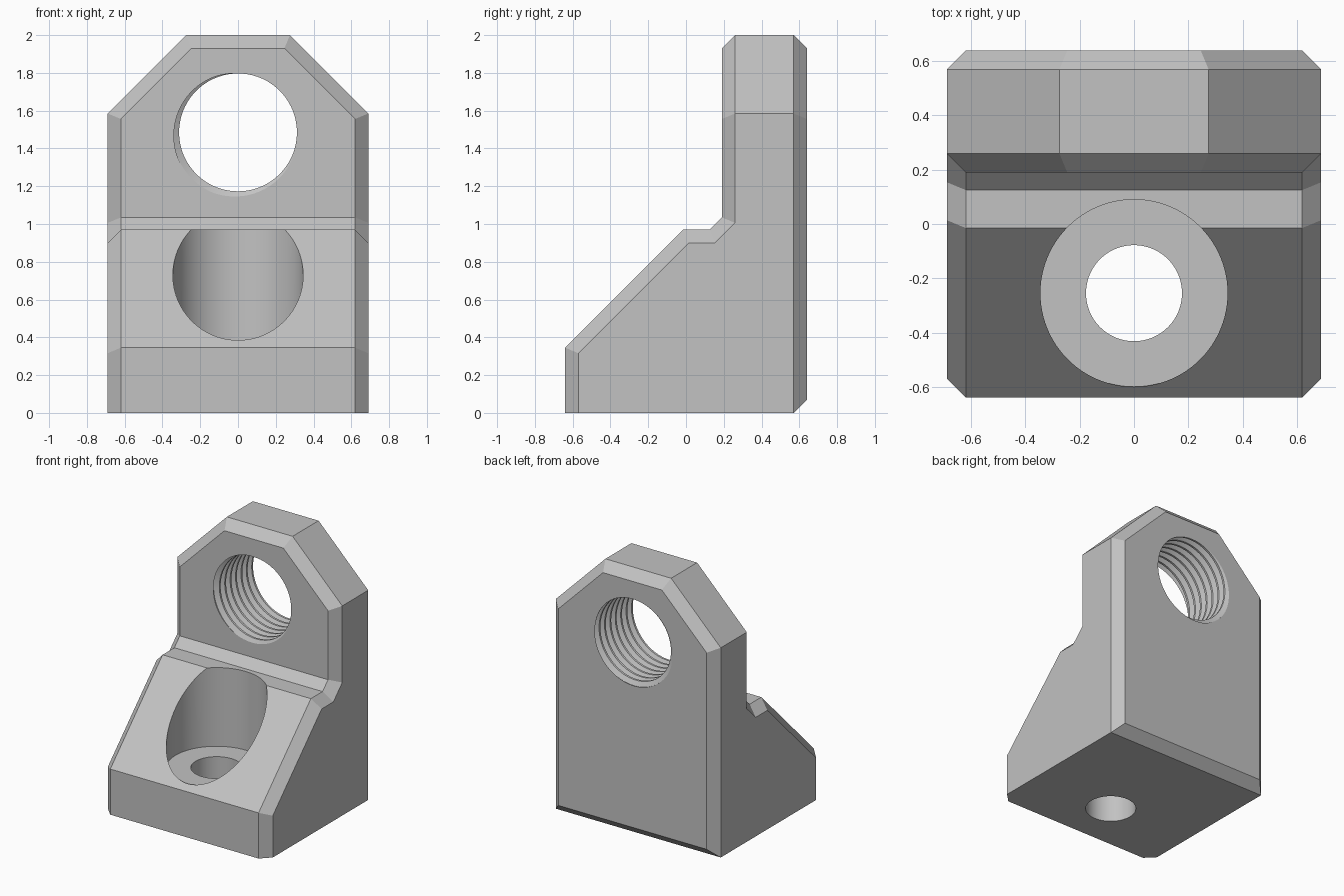
import bpy
import bmesh
from math import cos, sin, pi, sqrt
from mathutils import Matrix, Vector

cube = bpy.data.objects.get("Cube")
if cube:
    bpy.data.objects.remove(cube, do_unlink=True)

grey = bpy.data.materials.new("plain grey")
grey.use_nodes = True
GREY = (0.54, 0.54, 0.54, 1)
grey.diffuse_color = GREY
grey.node_tree.nodes["Principled BSDF"].inputs["Base Color"].default_value = GREY


def make_object(name, bm):
    bmesh.ops.recalc_face_normals(bm, faces=bm.faces)
    mesh = bpy.data.meshes.new(name)
    bm.to_mesh(mesh)
    bm.free()
    mesh.materials.append(grey)
    ob = bpy.data.objects.new(name, mesh)
    bpy.context.collection.objects.link(ob)
    return ob


def slice_off(bm, point, normal):
    geom = bm.verts[:] + bm.edges[:] + bm.faces[:]
    cut = bmesh.ops.bisect_plane(bm, geom=geom, dist=1e-5, plane_co=point,
                                 plane_no=Vector(normal).normalized(), clear_outer=True)
    edges = [e for e in cut["geom_cut"] if isinstance(e, bmesh.types.BMEdge)]
    bmesh.ops.contextual_create(bm, geom=edges)


# Bracket body: side profile lofted across the width, ends inset for the chamfer
HALF, C = 0.69, 0.07
full = [(-0.64, 0), (-0.64, 0.345), (-0.015, 0.97), (0.125, 0.97),
        (0.19, 1.035), (0.19, 2), (0.64, 2), (0.64, 0)]
inset = [(-0.57, 0), (-0.57, 0.316), (0.014, 0.9), (0.154, 0.9),
         (0.26, 1.006), (0.26, 2), (0.57, 2), (0.57, 0)]
bm = bmesh.new()
sections = [(-HALF, inset), (C - HALF, full), (HALF - C, full), (HALF, inset)]
rings = [[bm.verts.new((x, y, z)) for y, z in prof] for x, prof in sections]
for a, b in zip(rings, rings[1:]):
    for i in range(len(a)):
        j = (i + 1) % len(a)
        bm.faces.new((a[i], a[j], b[j], b[i]))
bm.faces.new(rings[0])
bm.faces.new(rings[-1])
bmesh.ops.recalc_face_normals(bm, faces=bm.faces)

# Clipped top corners, then chamfers around the head and the bottom back edge
for s in (-1, 1):
    slice_off(bm, (s * 0.275, 0, 2), (s, 0, 1))
for y, d in ((0.26, -1), (0.57, 1)):
    slice_off(bm, (0, y, 2), (0, d, 1))
    for s in (-1, 1):
        slice_off(bm, (s * 0.275, y, 2), (s, d * sqrt(2), 1))
slice_off(bm, (0, 0.57, 0), (0, 1, -1))
body = make_object("bracket_body", bm)


def cylinder(name, radius, z0, z1):
    bm = bmesh.new()
    bmesh.ops.create_cone(bm, cap_ends=True, segments=96, radius1=radius, radius2=radius,
                          depth=z1 - z0,
                          matrix=Matrix.Translation((0, -0.255, (z0 + z1) / 2)))
    return make_object(name, bm)


def thread(name, inner, outer, pitch, turns, segs=72):
    """Closed helical plug along y, crossing the head of the bracket."""
    shape = [(-1 / 16, outer), (1 / 16, outer), (3 / 8, inner), (5 / 8, inner)]
    n = len(shape)
    bm = bmesh.new()
    start = 0.19 - 2 * pitch
    cols = []
    for s in range(segs):
        turn = s / segs
        ang = -3 * pi / 4 - 2 * pi * turn
        cols.append([bm.verts.new((r * cos(ang), start + (k + f + turn) * pitch,
                                   1.485 + r * sin(ang)))
                     for k in range(turns) for f, r in shape])
    rows = len(cols[0])
    for s in range(segs):
        last = s == segs - 1
        a, b = cols[s], cols[(s + 1) % segs]
        shift = n if last else 0
        for k in range(rows - 1 - shift):
            bm.faces.new((a[k], a[k + 1], b[k + 1 + shift], b[k + shift]))
    # Close both open ends with a fan to a point on the axis
    mid = start + turns * pitch / 2
    ends = [bm.verts.new((0, mid + d * (turns * pitch / 2 + 0.3), 1.485)) for d in (-1, 1)]
    for e in [e for e in bm.edges if e.is_boundary]:
        y = (e.verts[0].co.y + e.verts[1].co.y) / 2
        bm.faces.new((e.verts[0], e.verts[1], ends[y > mid]))
    return make_object(name, bm)


# Counterbore, screw hole and threaded hole
cutters = [cylinder("counterbore_cutter", 0.345, 0.375, 1.5),
           cylinder("screw_hole_cutter", 0.177, -0.2, 0.6),
           thread("thread_cutter", 0.312, 0.346, 0.0645, 12)]
bpy.ops.object.select_all(action="DESELECT")
body.select_set(True)
bpy.context.view_layer.objects.active = body
for cutter in cutters:
    cutter.hide_render = True
    mod = body.modifiers.new(cutter.name, "BOOLEAN")
    mod.operation = "DIFFERENCE"
    mod.solver = "EXACT"
    mod.object = cutter
    bpy.ops.object.modifier_apply(modifier=mod.name)
    bpy.data.objects.remove(cutter, do_unlink=True)
bpy.ops.object.shade_smooth_by_angle(angle=pi / 7)
